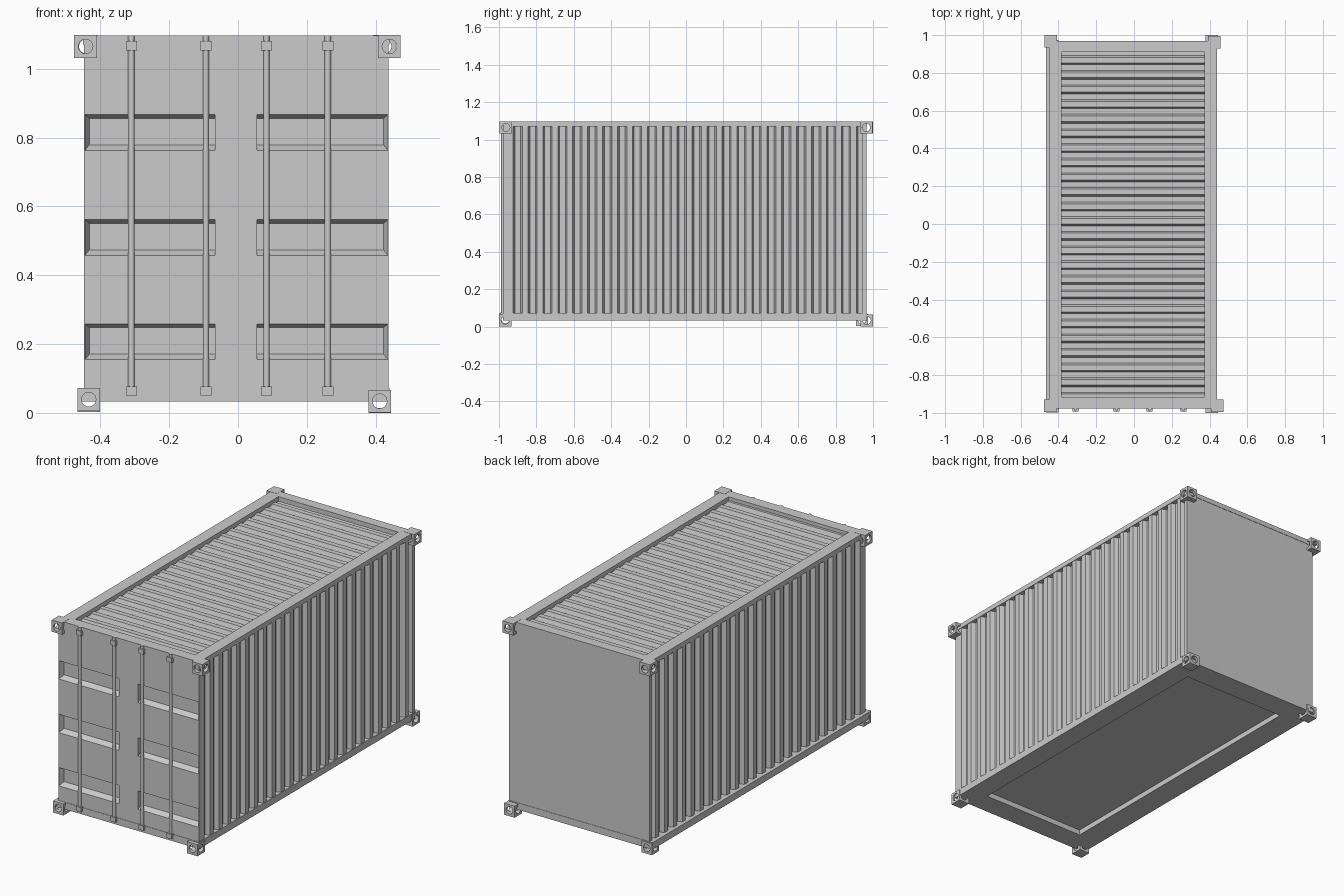
import bpy, bmesh, math
from mathutils import Matrix, Vector

if "Cube" in bpy.data.objects:
    bpy.data.objects.remove(bpy.data.objects["Cube"])

def finish(name, bm, hide=False):
    bmesh.ops.recalc_face_normals(bm, faces=bm.faces[:])
    me = bpy.data.meshes.new(name)
    bm.to_mesh(me)
    bm.free()
    ob = bpy.data.objects.new(name, me)
    bpy.context.scene.collection.objects.link(ob)
    ob.hide_render = hide
    return ob

def box_bm(bm, x0, x1, y0, y1, z0, z1):
    m = Matrix.Translation(((x0 + x1) / 2, (y0 + y1) / 2, (z0 + z1) / 2))
    m = m @ Matrix.Diagonal((x1 - x0, y1 - y0, z1 - z0, 1))
    bmesh.ops.create_cube(bm, size=1, matrix=m)

def box(name, *b):
    bm = bmesh.new()
    box_bm(bm, *b)
    return finish(name, bm)

def cut(ob, cutter):
    """Apply a boolean difference and drop the cutter."""
    mod = ob.modifiers.new("cut", 'BOOLEAN')
    mod.operation, mod.solver, mod.object = 'DIFFERENCE', 'EXACT', cutter
    dg = bpy.context.evaluated_depsgraph_get()
    me = bpy.data.meshes.new_from_object(ob.evaluated_get(dg))
    ob.modifiers.clear()
    ob.data = me
    bpy.data.objects.remove(cutter)

def ring(name, outer, inner, z0, z1):
    """Rectangular frame; outer and inner are (x0, x1, y0, y1)."""
    bm = bmesh.new()
    loops = []
    for (x0, x1, y0, y1), z in ((outer, z0), (outer, z1), (inner, z1), (inner, z0)):
        loops.append([bm.verts.new((x, y, z)) for x, y in
                      ((x0, y0), (x1, y0), (x1, y1), (x0, y1))])
    for k in range(4):
        a, b = loops[k], loops[(k + 1) % 4]
        for i in range(4):
            j = (i + 1) % 4
            bm.faces.new((a[i], a[j], b[j], b[i]))
    return finish(name, bm)

def corrugated(name, y0, y1, n, depth, place, a, b):
    """Trapezoid-ribbed sheet along y; place(across, y, d) gives the point."""
    p = (y1 - y0) / n
    prof = []
    for i in range(n):
        for t, d in ((0, 0), (.38, 0), (.5, depth), (.88, depth)):
            prof.append((y0 + (i + t) * p, d))
    prof.append((y1, 0))
    bm = bmesh.new()
    rows = [(bm.verts.new(place(a, y, d)), bm.verts.new(place(b, y, d))) for y, d in prof]
    for r, s in zip(rows, rows[1:]):
        bm.faces.new((r[0], s[0], s[1], r[1]))
    return finish(name, bm)

FRONT, BACK = -.978, .968

# Top and bottom frames, floor
ring("top_frame", (-.451, .44, FRONT, BACK), (-.383, .372, -.915, .91), 1.07, 1.097)
ring("bottom_frame", (-.467, .44, FRONT, BACK), (-.33, .32, -.85, .83), .033, .072)
box("floor", -.44, .43, -.95, .95, .063, .07)

# Corrugated roof and side walls
corrugated("roof_panel", -.93, .93, 24, .022,
           lambda a, y, d: (a, y, 1.077 - d), -.40, .39)
for name, x, s in (("left_wall", -.447, 1), ("right_wall", .437, -1)):
    corrugated(name, -.955, .96, 24, .025,
               lambda a, y, d: (x + s * d, y, a), .071, 1.071)

# Plain back wall
box("back_wall", -.447, .437, .945, .966, .07, 1.072)

# Door slab with six sloped recesses
door = box("doors", -.447, .438, -.976, -.93, .07, 1.072)
bm = bmesh.new()
D = .03
for x_out, x_in, s in ((-.445, -.067, 1), (.436, .055, -1)):
    for zt in (.867, .562, .259):
        zb = zt - .104
        o = [(x_out, zb), (x_in, zb), (x_in, zt), (x_out, zt)]
        q = [(x_out + s * .013, zb + .016), (x_in, zb + .016),
             (x_in, zt - .011), (x_out + s * .013, zt - .011)]
        f = [bm.verts.new((x, -.976 + D, z)) for x, z in q]
        m = [bm.verts.new((x, -.976, z)) for x, z in o]
        e = [bm.verts.new((x, -1.0, z)) for x, z in o]
        bm.faces.new(f)
        bm.faces.new(e)
        for u, v in ((f, m), (m, e)):
            for i in range(4):
                j = (i + 1) % 4
                bm.faces.new((u[i], u[j], v[j], v[i]))
cut(door, finish("recess_cutter", bm, True))

# Lock rods with keeper blocks
for k, x in enumerate((-.31, -.093, .083, .261)):
    bm = bmesh.new()
    bmesh.ops.create_cone(bm, cap_ends=True, segments=12, radius1=.009, radius2=.009,
                          depth=1.037, matrix=Matrix.Translation((x, -.979, .5785)))
    for z in (1.067, .0635):
        box_bm(bm, x - .016, x + .016, -.992, -.965, z - .0135, z + .0135)
    finish("lock_rod_%d" % (k + 1), bm)

# Corner castings with crossed round holes
corners = {
    "top_front_left": (-.443, -.963, 1.065), "top_front_right": (.44, -.963, 1.065),
    "top_back_left": (-.441, .967, 1.065), "top_back_right": (.425, .963, 1.065),
    "bottom_front_left": (-.434, -.965, .039), "bottom_front_right": (.412, -.967, .034),
    "bottom_back_left": (-.434, .941, .036), "bottom_back_right": (.412, .967, .033),
}
H = .033
for name, (x, y, z) in corners.items():
    c = box("casting_" + name, x - H, x + H, y - H, y + H, z - H, z + H)
    for axis, ang in (('X', math.pi / 2), ('Y', math.pi / 2)):
        bm = bmesh.new()
        bmesh.ops.create_cone(bm, cap_ends=True, segments=20, radius1=.021, radius2=.021,
                              depth=.2, matrix=Matrix.Translation((x, y, z)) @ Matrix.Rotation(ang, 4, axis))
        cut(c, finish("hole_cutter", bm, True))
